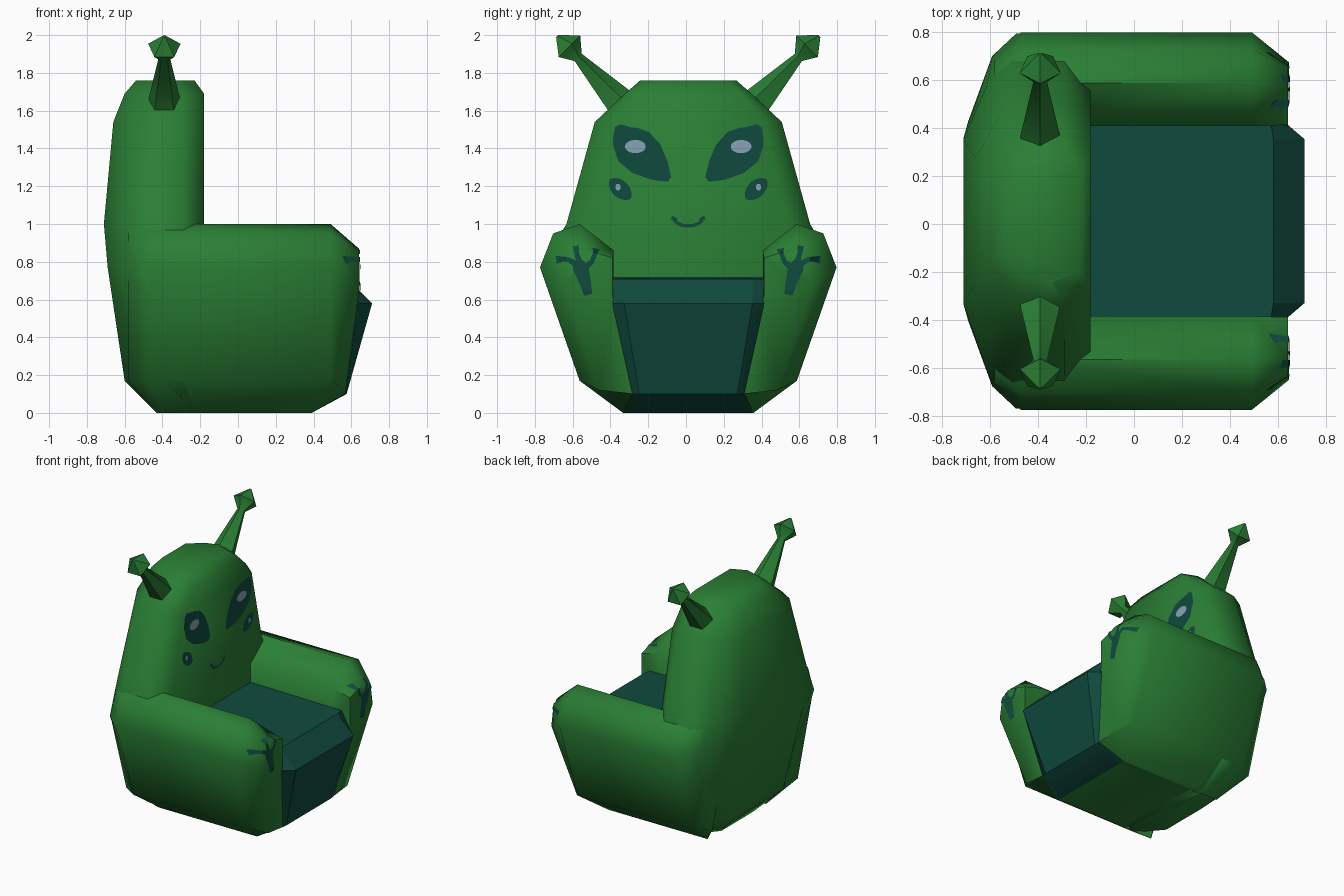
import bpy
import bmesh
from math import cos, sin, pi
from mathutils import Vector
from mathutils.bvhtree import BVHTree

if "Cube" in bpy.data.objects:
    bpy.data.objects.remove(bpy.data.objects["Cube"])

MID = 0.012  # centre plane of the mirrored parts


def material(name, rgb):
    mat = bpy.data.materials.new(name)
    mat.use_nodes = True
    mat.diffuse_color = (*rgb, 1)
    mat.node_tree.nodes["Principled BSDF"].inputs["Base Color"].default_value = (*rgb, 1)
    return mat


GREEN = material("leaf green", (0.023, 0.21, 0.035))
TEAL = material("deep teal", (0.005, 0.07, 0.048))
GLINT = material("pale blue", (0.24, 0.37, 0.47))


def finish(name, bm, mats, angle):
    mesh = bpy.data.meshes.new(name)
    bm.to_mesh(mesh)
    bm.free()
    obj = bpy.data.objects.new(name, mesh)
    bpy.context.collection.objects.link(obj)
    for mat in mats:
        mesh.materials.append(mat)
    bpy.ops.object.select_all(action="DESELECT")
    obj.select_set(True)
    bpy.context.view_layer.objects.active = obj
    bpy.ops.object.shade_smooth_by_angle(angle=angle)
    return obj


def loft(name, rings, mats, angle=1.0, rule=None):
    """Skin a list of equal rings, cap both ends; return a surface to project on."""
    bm = bmesh.new()
    loops = [[bm.verts.new((x, y + MID, z)) for x, y, z in ring] for ring in rings]
    n = len(loops[0])
    for a, b in zip(loops, loops[1:]):
        for i in range(n):
            j = (i + 1) % n
            bm.faces.new((a[i], a[j], b[j], b[i]))
    bm.faces.new(loops[0])
    bm.faces.new(loops[-1])
    bmesh.ops.recalc_face_normals(bm, faces=bm.faces)
    bmesh.ops.triangulate(bm, faces=[f for f in bm.faces if len(f.verts) > 4])
    if rule:
        for f in bm.faces:
            f.material_index = rule(f)
    surface = BVHTree.FromBMesh(bm)
    finish(name, bm, mats, angle)
    return surface


# Backrest: rings stacked upward (height, half width, rear x, front x)
def back_ring(z, w, rear, front):
    half = [(rear, 0.53 * w), (rear + 0.1, 0.88 * w), (rear + 0.2, w),
            (front - 0.11, w), (front, 0.82 * w)]
    return [(x, y, z) for x, y in half] + [(x, -y, z) for x, y in reversed(half)]


back_levels = [(0, 0.345, -0.43, -0.18), (0.17, 0.575, -0.60, -0.18),
               (0.77, 0.78, -0.69, -0.18), (1.0, 0.645, -0.71, -0.18),
               (1.54, 0.495, -0.66, -0.18), (1.69, 0.335, -0.60, -0.18),
               (1.76, 0.255, -0.54, -0.23)]
back_surface = loft("backrest", [back_ring(*lv) for lv in back_levels], [GREEN])

# Armrests: one section swept along x, closed by a smaller rounded front
arm_section = [(0.345, 0), (0.395, 0.62), (0.395, 0.86), (0.575, 1.0),
               (0.715, 0.95), (0.785, 0.77), (0.575, 0.17)]
arm_front = [(0.57, 0.29, 0.1), (0.64, 0.40, 0.62), (0.64, 0.40, 0.82), (0.64, 0.56, 0.87),
             (0.64, 0.64, 0.84), (0.645, 0.66, 0.68), (0.57, 0.47, 0.12)]


def arm_rings(s):
    rear = [(-0.58 if z > 0.1 else -0.43, s * y * (0.88 if z > 0.1 else 1), z)
            for y, z in arm_section]
    mid = [(-0.47 if z > 0.1 else -0.40, s * y, z) for y, z in arm_section]
    fore = [(0.49 if z > 0.1 else 0.39, s * y, z) for y, z in arm_section]
    return [rear, mid, fore, [(x, s * y, z) for x, y, z in arm_front]]


arm_surface = {s: loft(n, arm_rings(s), [GREEN])
               for s, n in ((1, "armrest_left"), (-1, "armrest_right"))}

# Seat: block with a bulging front, underside green
seat_outer = [(-0.2, 0.345, 0), (-0.2, 0.41, 0.72), (0.57, 0.40, 0.71),
              (0.64, 0.40, 0.58), (0.572, 0.295, 0.1), (0.39, 0.345, 0)]
seat_inner = [(-0.2, 0.3, 0), (-0.2, 0.34, 0.72), (0.58, 0.34, 0.71),
              (0.71, 0.34, 0.58), (0.575, 0.26, 0.1), (0.39, 0.3, 0)]


def side(ring, s):
    return [(x, s * y, z) for x, y, z in ring]


loft("seat", [side(seat_outer, -1), side(seat_inner, -1), side(seat_inner, 1), side(seat_outer, 1)],
     [TEAL, GREEN], 0.5, lambda f: 1 if f.normal.z < -0.95 else 0)


# Antennae: five-sided stalk ending in a pointed knob
def antenna_ring(s, y, z, r):
    tilt = Vector((0, -0.7, 0.7))
    out = []
    for k in range(5):
        a = 2 * pi * k / 5
        out.append((-0.39 + r * sin(a), s * (y + tilt.y * r * cos(a)), z + tilt.z * r * cos(a)))
    return out


stalk = [(0.33, 1.605, 0.09), (0.38, 1.655, 0.085), (0.585, 1.88, 0.03),
         (0.635, 1.935, 0.09), (0.695, 1.995, 0.008)]
for s, n in ((1, "antenna_left"), (-1, "antenna_right")):
    loft(n, [antenna_ring(s, *p) for p in stalk], [GREEN], 0.8)


# Painted marks: thin sheets laid on a surface from the +x side
def project(surface, y, z, lift):
    hit = surface.ray_cast(Vector((2, y + MID, z)), Vector((-1, 0, 0)))[0]
    return Vector((hit.x + lift, y + MID, z)) if hit else None


def sheet(name, surface, grids, mat, lift=0.004):
    bm = bmesh.new()
    for grid in grids:
        rows = [[project(surface, y, z, lift) for y, z in row] for row in grid]
        verts = [[bm.verts.new(p) if p else None for p in row] for row in rows]
        for a, b in zip(verts, verts[1:]):
            for i in range(len(a) - 1):
                quad = (a[i], a[i + 1], b[i + 1], b[i])
                if all(quad):
                    f = bm.faces.new(quad)
                    f.normal_update()
                    if f.normal.x < 0:
                        f.normal_flip()
    finish(name, bm, [mat], 1.0)


def ribbon(points, steps=8, across=5):
    """Grid along a path of (y, z, half width)."""
    path = []
    for a, b in zip(points, points[1:]):
        path += [Vector(a).lerp(Vector(b), i / steps) for i in range(steps)]
    path.append(Vector(points[-1]))
    grid = []
    for i, p in enumerate(path):
        d = (path[min(i + 1, len(path) - 1)] - path[max(i - 1, 0)]).xy.normalized()
        grid.append([(p.x - d.y * p.z * t, p.y + d.x * p.z * t)
                     for t in [2 * k / across - 1 for k in range(across + 1)]])
    return grid


def oval(y, z, length, width, slope, s, pinch=1.0):
    """Grid of a tilted oval; a larger pinch makes its ends pointed."""
    d = Vector((cos(slope), sin(slope)))
    grid = []
    for i in range(21):
        a = pi * i / 20
        u, v = -length * cos(a), width * sin(a) ** pinch
        grid.append([(s * (y + d.x * u - d.y * v * t), z + d.y * u + d.x * v * t)
                     for t in (-1, 0, 1)])
    return grid


hand = [[(0.53, 0.625, 0.022), (0.545, 0.69, 0.03), (0.57, 0.77, 0.042), (0.575, 0.805, 0.02)],
        [(0.56, 0.76, 0.02), (0.51, 0.80, 0.013), (0.492, 0.845, 0.012), (0.487, 0.87, 0.02)],
        [(0.57, 0.78, 0.02), (0.59, 0.84, 0.012), (0.595, 0.885, 0.018)],
        [(0.57, 0.77, 0.022), (0.63, 0.81, 0.012), (0.665, 0.815, 0.013), (0.70, 0.81, 0.022)]]

for s, n in ((1, "left"), (-1, "right")):
    eye = [(0.10, 1.235, 0.015), (0.15, 1.28, 0.062), (0.22, 1.345, 0.105),
           (0.29, 1.41, 0.112), (0.34, 1.465, 0.075), (0.375, 1.52, 0.015)]
    sheet("eye_" + n, back_surface, [ribbon([(s * y, z, w) for y, z, w in eye], 4)], TEAL)
    sheet("eye_glint_" + n, back_surface, [oval(0.28, 1.41, 0.055, 0.035, 0, s)], GLINT, 0.007)
    sheet("cheek_spot_" + n, back_surface, [oval(0.36, 1.185, 0.075, 0.045, 0.75, s, 1.3)], TEAL)
    sheet("cheek_glint_" + n, back_surface, [oval(0.372, 1.195, 0.014, 0.018, 0, s)], GLINT, 0.007)
    sheet("hand_print_" + n, arm_surface[s],
          [ribbon([(s * y, z, w) for y, z, w in finger]) for finger in hand], TEAL, 0.005)

# Smile: an arc with short end ticks
arc = [(0.075 * cos(a), 1.03 - 0.04 * sin(a), 0.009) for a in [pi * k / 10 for k in range(11)]]
ticks = [[(s * 0.06, 1.02, 0.009), (s * 0.088, 1.035, 0.011)] for s in (1, -1)]
sheet("smile", back_surface, [ribbon(arc, 2)] + [ribbon(t, 2) for t in ticks], TEAL)
